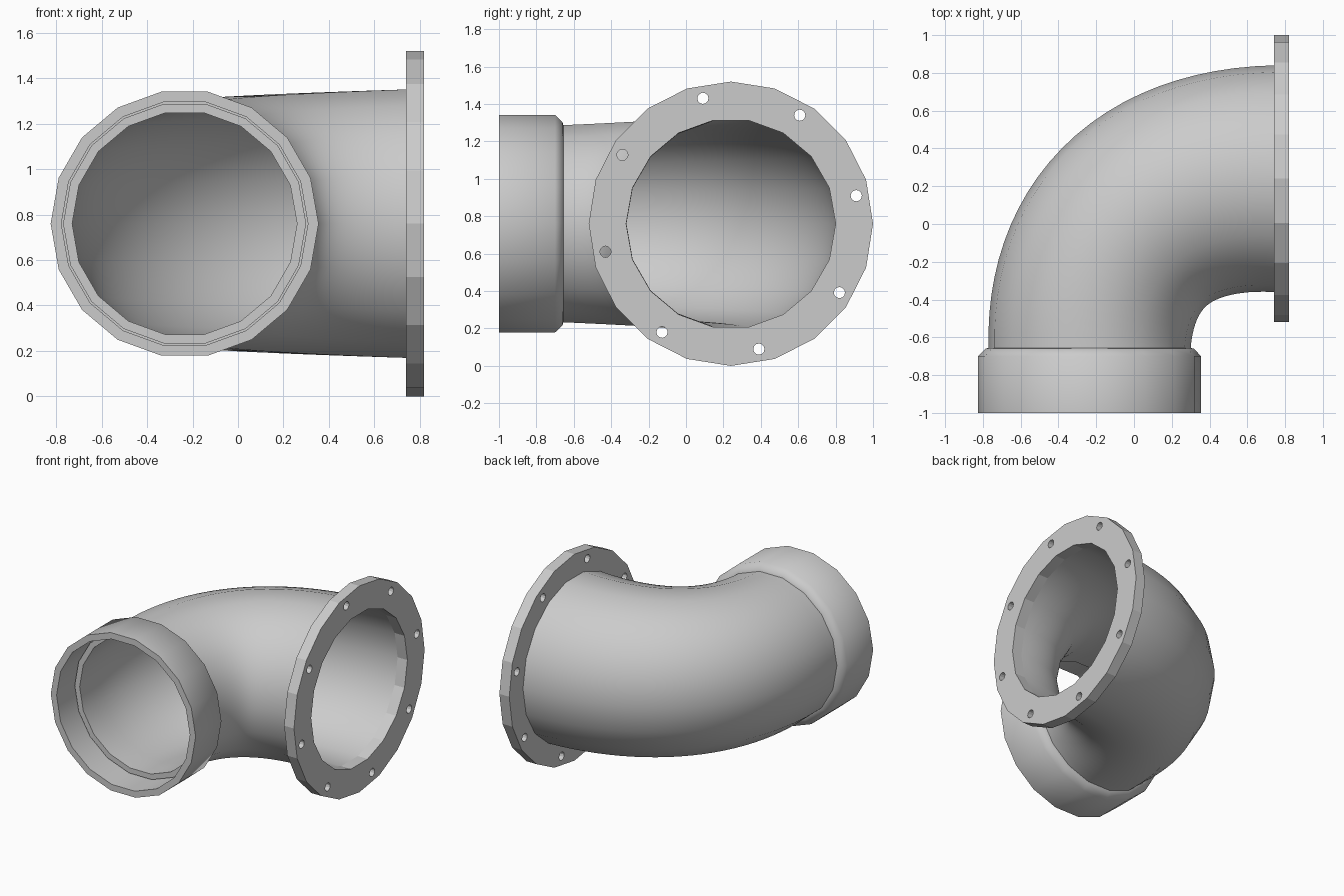
import bpy, bmesh, math
from mathutils import Vector

if "Cube" in bpy.data.objects:
    bpy.data.objects.remove(bpy.data.objects["Cube"])

GREY = (0.6, 0.6, 0.6, 1)
metal = bpy.data.materials.new("grey metal")
metal.diffuse_color = GREY
metal.use_nodes = True
metal.node_tree.nodes["Principled BSDF"].inputs["Base Color"].default_value = GREY

AXIS_Z = 0.76
SIDES = 18
SOCKET_X, FLANGE_Y = -0.235, 0.24
ALONG_Y, ALONG_X = Vector((0, 1, 0)), Vector((1, 0, 0))


def loft(bm, rings, sides, hollow):
    """Skin rings of (centre, direction, radius); join the ends or cap them."""
    loops = []
    for centre, direction, radius in rings:
        across = direction.cross(Vector((0, 0, 1))).normalized()
        loop = []
        for i in range(sides):
            a = math.tau * i / sides
            offset = across * math.cos(a) + Vector((0, 0, math.sin(a)))
            loop.append(bm.verts.new(centre + offset * radius))
        loops.append(loop)
    pairs = list(zip(loops, loops[1:]))
    if hollow:
        pairs.append((loops[-1], loops[0]))
    else:
        bm.faces.new(loops[0])
        bm.faces.new(loops[-1])
    for a, b in pairs:
        for i in range(sides):
            j = (i + 1) % sides
            bm.faces.new((a[i], a[j], b[j], b[i]))


def finish(name, bm, smooth_angle=None):
    bmesh.ops.recalc_face_normals(bm, faces=bm.faces)
    mesh = bpy.data.meshes.new(name)
    bm.to_mesh(mesh)
    bm.free()
    mesh.materials.append(metal)
    obj = bpy.data.objects.new(name, mesh)
    bpy.context.collection.objects.link(obj)
    bpy.ops.object.select_all(action='DESELECT')
    obj.select_set(True)
    bpy.context.view_layer.objects.active = obj
    if smooth_angle:
        bpy.ops.object.shade_smooth_by_angle(angle=math.radians(smooth_angle))
    return obj


# Elbow pipe: widening bend with a straight spigot reaching into the socket
start = Vector((SOCKET_X, -0.66, AXIS_Z))
end = Vector((0.74, FLANGE_Y, AXIS_Z))
handle_a, handle_b = start + ALONG_Y * 0.54, end - ALONG_X * 0.64
R_START, R_END, WALL = 0.535, 0.60, 0.04
path = [(Vector((SOCKET_X, -0.80, AXIS_Z)), ALONG_Y, R_START)]
STEPS = 24
for k in range(STEPS + 1):
    t = k / STEPS
    s = 1 - t
    point = start * s**3 + handle_a * 3*s*s*t + handle_b * 3*s*t*t + end * t**3
    tangent = (handle_a - start) * s*s + (handle_b - handle_a) * 2*s*t + (end - handle_b) * t*t
    path.append((point, tangent.normalized(), R_START + (R_END - R_START) * t))
bore = [(p, d, r - WALL) for p, d, r in reversed(path)]
bm = bmesh.new()
loft(bm, path + bore, SIDES, True)
finish("elbow_pipe", bm, 40)

# Socket collar: straight sleeve with a chamfered shoulder
profile = [(-1, 0.59), (-0.70, 0.59), (-0.66, 0.552), (-0.655, 0.53),
           (-0.68, 0.53), (-0.68, 0.543), (-1, 0.543)]
bm = bmesh.new()
loft(bm, [(Vector((SOCKET_X, y, AXIS_Z)), ALONG_Y, r) for y, r in profile], SIDES, True)
finish("socket_collar", bm, 48)


# Flange plate with a central bore and a circle of bolt holes
def disc(bm, x0, x1, y, z, radius, sides):
    loft(bm, [(Vector((x, y, z)), ALONG_X, radius) for x in (x0, x1)], sides, False)


bm = bmesh.new()
disc(bm, 0.74, 0.82, FLANGE_Y, AXIS_Z, 0.76, 20)
flange = finish("flange", bm)

bm = bmesh.new()
disc(bm, 0.6, 1, FLANGE_Y, AXIS_Z, R_END - WALL, SIDES)
for k in range(8):
    a = math.radians(12.6 + 45 * k)
    disc(bm, 0.6, 1, FLANGE_Y + 0.687 * math.cos(a), AXIS_Z + 0.687 * math.sin(a), 0.03, 12)
cutter = finish("flange_cutter", bm)
cutter.hide_render = True

cut = flange.modifiers.new("holes", 'BOOLEAN')
cut.operation = 'DIFFERENCE'
cut.solver = 'EXACT'
cut.object = cutter
bpy.context.view_layer.objects.active = flange
bpy.ops.object.modifier_apply(modifier=cut.name)
bpy.data.objects.remove(cutter)
